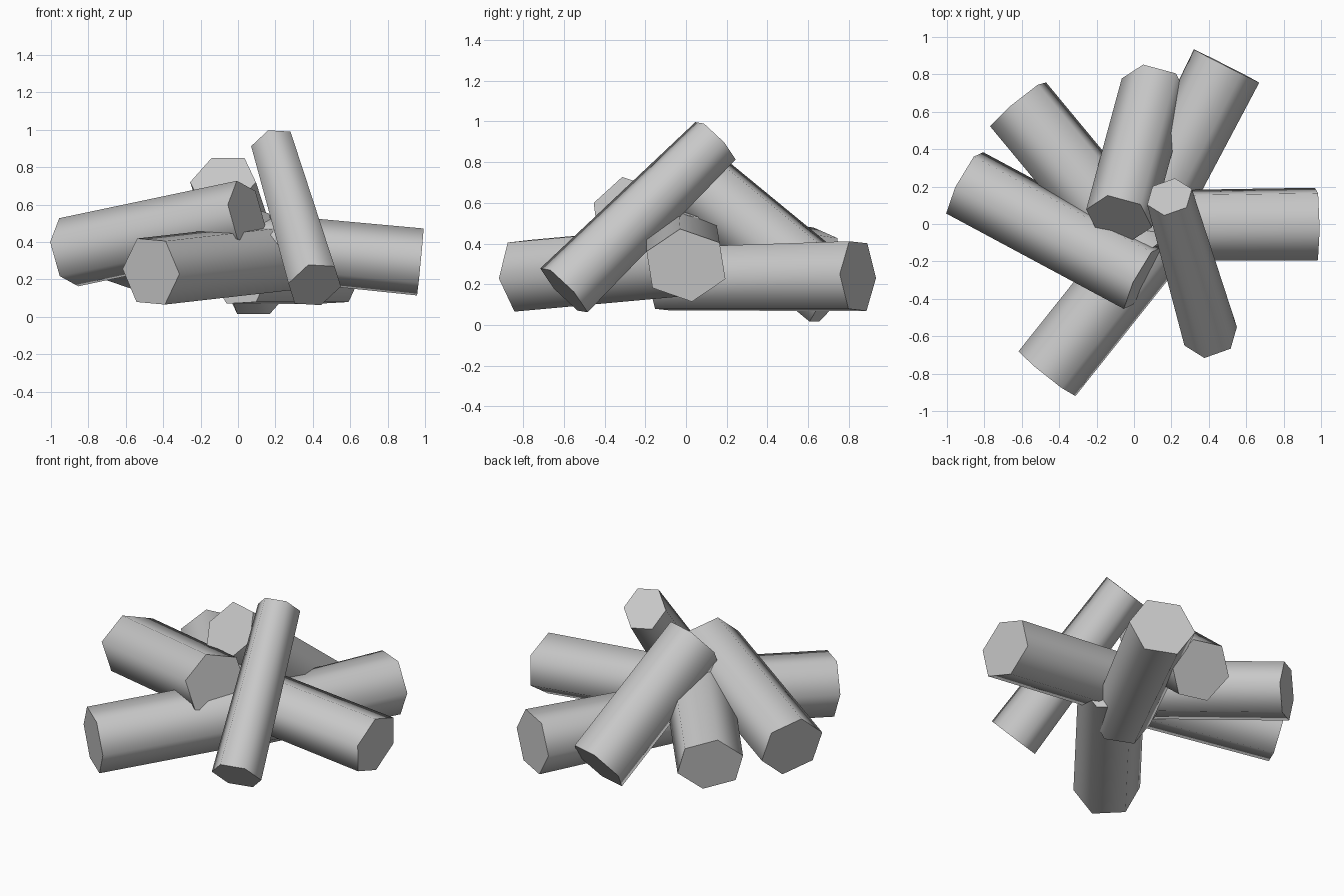
import bpy
import bmesh
import math
from mathutils import Matrix, Vector

cube = bpy.data.objects.get("Cube")
if cube:
    bpy.data.objects.remove(cube, do_unlink=True)

# One plain grey for the whole pile
grey = bpy.data.materials.new("plain_grey")
grey.use_nodes = True
colour = (0.58, 0.58, 0.58, 1)
grey.diffuse_color = colour
grey.node_tree.nodes["Principled BSDF"].inputs["Base Color"].default_value = colour


def add_log(name, inner, outer, width, height, roll, flare=0.0):
    """Six-sided log from its inner end to its outer end.
    width and height are radii, flare widens the outer end."""
    inner, outer = Vector(inner), Vector(outer)
    axis = (outer - inner).normalized()
    side = Vector((0, 0, 1)).cross(axis).normalized()
    up = axis.cross(side)
    frame = Matrix((side, up, axis)).transposed().to_4x4()
    place = (Matrix.Translation((inner + outer) / 2) @ frame
             @ Matrix.Diagonal((width, height, 1, 1))
             @ Matrix.Rotation(math.radians(roll - 90), 4, "Z"))
    bm = bmesh.new()
    bmesh.ops.create_cone(bm, cap_ends=True, segments=6, radius1=1 - flare,
                          radius2=1 + flare, depth=(outer - inner).length,
                          matrix=place)
    bmesh.ops.recalc_face_normals(bm, faces=bm.faces)
    mesh = bpy.data.meshes.new(name)
    bm.to_mesh(mesh)
    bm.free()
    mesh.materials.append(grey)
    log = bpy.data.objects.new(name, mesh)
    bpy.context.collection.objects.link(log)
    # Round-looking sides, crisp cut ends
    bpy.ops.object.select_all(action="DESELECT")
    log.select_set(True)
    bpy.context.view_layer.objects.active = log
    bpy.ops.object.shade_smooth_by_angle(angle=math.radians(75))


# Logs lying low around the pile
add_log("side_log", (-0.12, -0.01, 0.40), (0.975, 0, 0.293), 0.205, 0.178, 38, 0.02)
add_log("front_log", (0.22, 0.06, 0.32), (-0.465, -0.8, 0.242), 0.194, 0.197, 56)
add_log("back_log", (0.01, -0.11, 0.225), (0.495, 0.845, 0.24), 0.187, 0.183, 57, 0.05)
add_log("back_corner_log", (0.06, -0.18, 0.44), (-0.62, 0.64, 0.315), 0.2, 0.168, 18)

# Logs resting on top
add_log("upper_log", (0.045, -0.29, 0.545), (-0.905, 0.22, 0.345), 0.2, 0.19, 17)
add_log("rear_leaning_log", (-0.08, 0.03, 0.72), (0.11, 0.73, 0.145), 0.182, 0.19, 0)
add_log("front_leaning_log", (0.19, 0.145, 0.905), (0.41, -0.6, 0.17), 0.138, 0.153, -4, 0.08)
